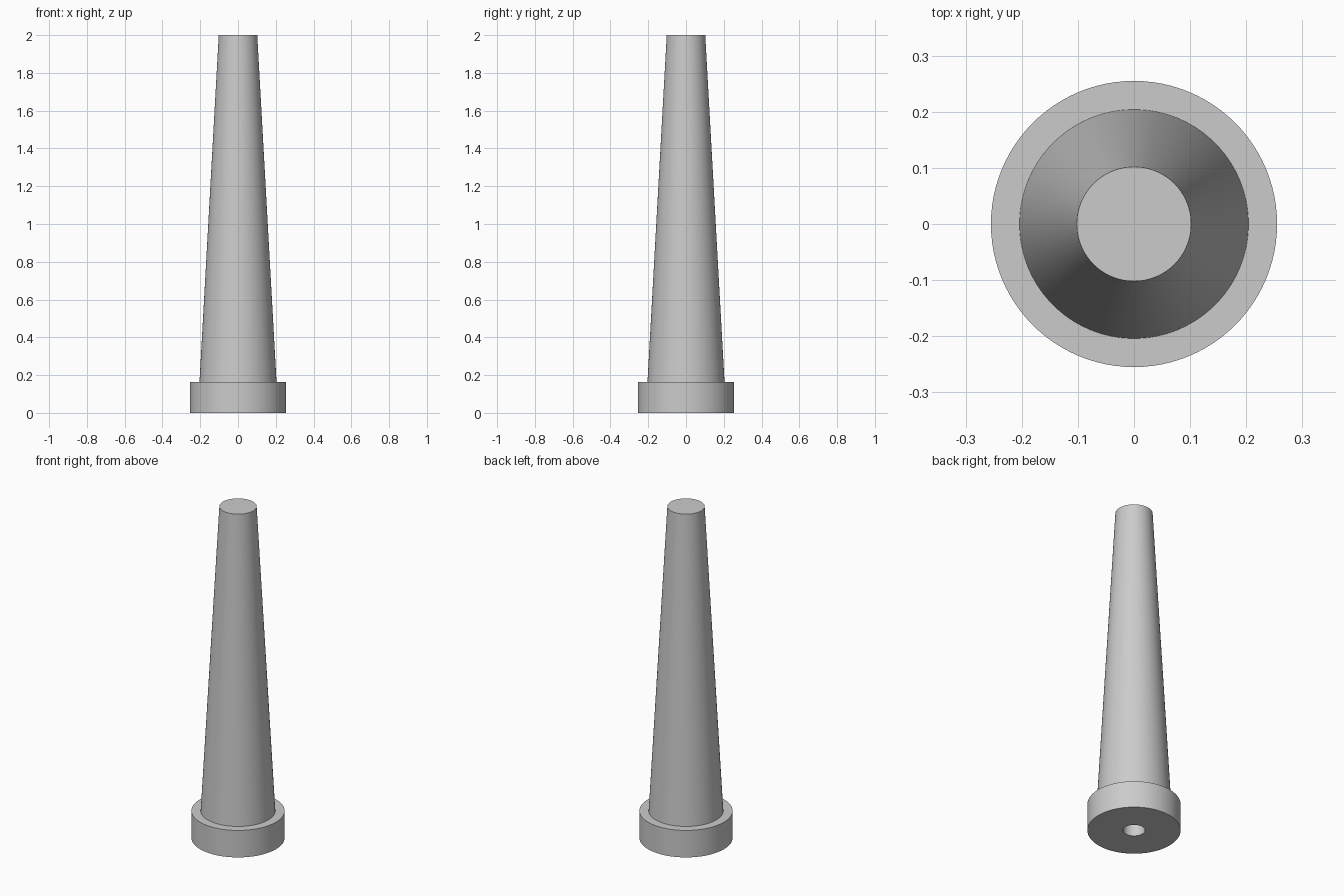
import bpy
import bmesh
import math
from mathutils import Matrix

cube = bpy.data.objects.get("Cube")
if cube:
    bpy.data.objects.remove(cube, do_unlink=True)

SEGMENTS = 96

# Plain grey material
grey = bpy.data.materials.new("plain_grey")
grey.use_nodes = True
colour = (0.6, 0.6, 0.6, 1)
grey.diffuse_color = colour
grey.node_tree.nodes["Principled BSDF"].inputs["Base Color"].default_value = colour


def lathe(name, profile):
    """Revolve (radius, height) points, starting and ending on the axis."""
    bm = bmesh.new()
    verts = [bm.verts.new((r, 0, z)) for r, z in profile]
    edges = [bm.edges.new(pair) for pair in zip(verts, verts[1:])]
    bmesh.ops.spin(bm, geom=verts + edges, cent=(0, 0, 0), axis=(0, 0, 1),
                   angle=math.tau, steps=SEGMENTS, use_merge=True)
    bmesh.ops.remove_doubles(bm, verts=bm.verts[:], dist=0.0001)
    bmesh.ops.recalc_face_normals(bm, faces=bm.faces[:])
    mesh = bpy.data.meshes.new(name)
    bm.to_mesh(mesh)
    bm.free()
    mesh.materials.append(grey)
    obj = bpy.data.objects.new(name, mesh)
    bpy.context.collection.objects.link(obj)
    bpy.ops.object.select_all(action="DESELECT")
    obj.select_set(True)
    bpy.context.view_layer.objects.active = obj
    bpy.ops.object.shade_smooth_by_angle(angle=math.radians(30))
    return obj


# Tapered post on a round flange, with a blind bore from below
lathe("tapered_post", [
    (0, 1.0), (0.06, 1.0), (0.06, 0),
    (0.255, 0), (0.255, 0.163), (0.204, 0.163),
    (0.102, 2.0), (0, 2.0),
])
